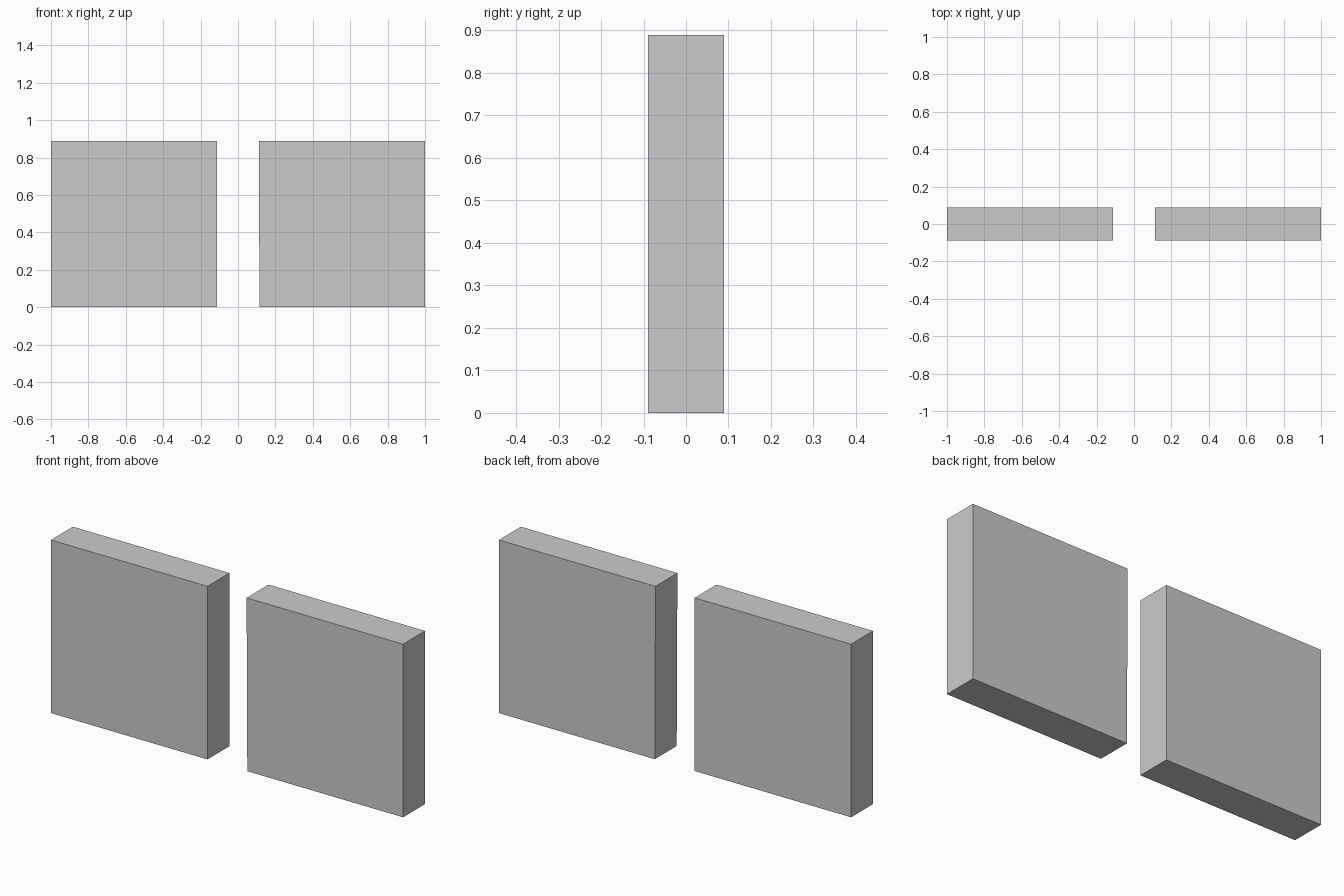
import bpy

if "Cube" in bpy.data.objects:
    bpy.data.objects.remove(bpy.data.objects["Cube"])

S = 8 / 9            # panel width and height
D = S * 0.2          # panel thickness


def panel(name, side):
    bpy.ops.mesh.primitive_cube_add(size=1, location=(side * (1 - S / 2), 0, S / 2))
    ob = bpy.context.object
    ob.name = name
    for v in ob.data.vertices:
        v.co.x *= S
        v.co.y *= D
        v.co.z *= S
    return ob


# Two upright square panels with a gap between them
left = panel("left_panel", -1)
right = panel("right_panel", 1)

# Slight taper at the lower inner edge of the right panel
for v in right.data.vertices:
    if v.co.x < 0 and v.co.z < 0:
        v.co.x += 0.004
